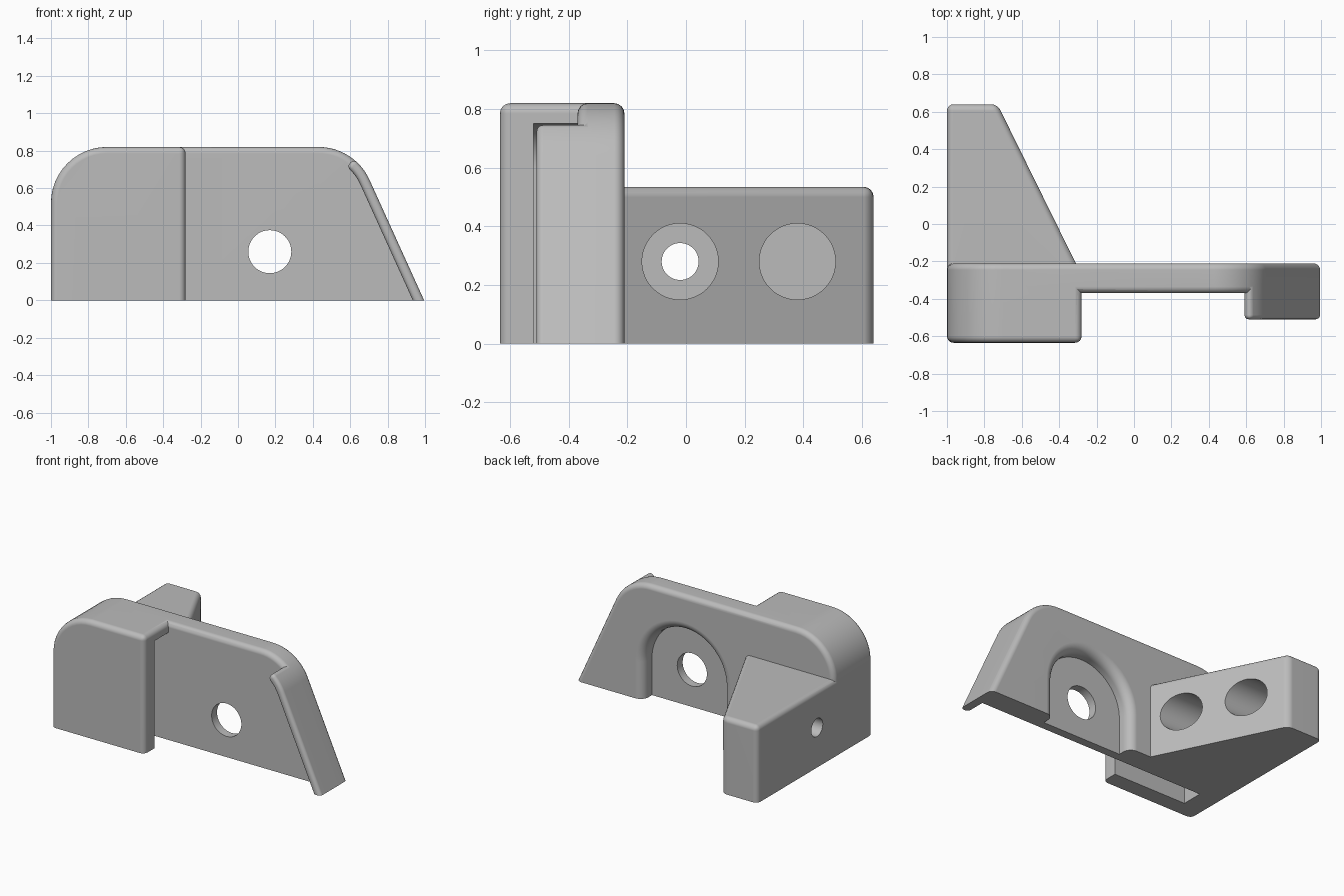
import bpy, bmesh, math
from mathutils import Vector, Matrix

cube = bpy.data.objects.get("Cube")
if cube:
    bpy.data.objects.remove(cube, do_unlink=True)

grey = bpy.data.materials.new("satin grey")
grey.use_nodes = True
COLOUR = (0.5, 0.5, 0.5, 1)
grey.diffuse_color = COLOUR
grey.node_tree.nodes["Principled BSDF"].inputs["Base Color"].default_value = COLOUR

TOP, FRONT, BACK, FLOOR = 0.82, -0.37, -0.21, -0.31
ROUND = 0.035


def make_object(name, bm):
    bmesh.ops.recalc_face_normals(bm, faces=bm.faces[:])
    mesh = bpy.data.meshes.new(name)
    bm.to_mesh(mesh)
    bm.free()
    mesh.materials.append(grey)
    obj = bpy.data.objects.new(name, mesh)
    bpy.context.scene.collection.objects.link(obj)
    return obj


def loft(bm, rings):
    """Skin closed rings of equal length and cap both ends."""
    rows = [[bm.verts.new(p) for p in ring] for ring in rings]
    for a, b in zip(rows, rows[1:]):
        for i in range(len(a)):
            j = (i + 1) % len(a)
            bm.faces.new((a[i], a[j], b[j], b[i]))
    bm.faces.new(rows[0])
    bm.faces.new(rows[-1])


def prism(name, profile, lo, hi, axis="y", rounding=0.0):
    """Extrude a profile and round its sharp edges, except those on the ground."""
    bm = bmesh.new()
    place = (lambda p, t: (p[0], t, p[1])) if axis == "y" else (lambda p, t: (p[0], p[1], t))
    loft(bm, [[place(p, t) for p in profile] for t in (lo, hi)])
    bmesh.ops.recalc_face_normals(bm, faces=bm.faces[:])
    if rounding:
        edges = [e for e in bm.edges if e.calc_face_angle() > math.radians(30)
                 and max(v.co.z for v in e.verts) > 0.001]
        bmesh.ops.bevel(bm, geom=edges, offset=rounding, segments=4, profile=0.5,
                        affect="EDGES", clamp_overlap=True)
    return make_object(name, bm)


def arc(cx, cz, r, start, end, steps=12):
    angles = [math.radians(start + (end - start) * i / steps) for i in range(steps + 1)]
    return [(cx + r * math.cos(a), cz + r * math.sin(a)) for a in angles]


def cylinder(name, centre, radius, length, axis):
    bm = bmesh.new()
    bmesh.ops.create_cone(bm, cap_ends=True, segments=48, radius1=radius,
                          radius2=radius, depth=length)
    bm.transform(Matrix.Translation(centre) @ Vector(axis).to_track_quat("Z", "Y").to_matrix().to_4x4())
    return make_object(name, bm)


def combine(target, tool, operation):
    mod = target.modifiers.new(operation.title(), "BOOLEAN")
    mod.operation, mod.object, mod.solver = operation, tool, "EXACT"
    bpy.context.view_layer.objects.active = target
    bpy.ops.object.modifier_apply(modifier=mod.name)
    bpy.data.objects.remove(tool, do_unlink=True)


# Shared outline of the sloping end: a shoulder arc tangent to the slope
R = 0.3
SLOPE = math.degrees(math.atan2(0.29, 0.64))
shoulder_x = 0.43
shoulder_z = TOP - R
shoulder = arc(shoulder_x, shoulder_z, R, 90, SLOPE)


def slope_foot(r):
    """Point on the ground reached by the slope tangent to the shoulder."""
    a = math.radians(SLOPE)
    return (shoulder_x + (r - -shoulder_z * math.sin(a)) / math.cos(a), 0)


# Main plate with arched recess behind and a through hole
plate = prism("plate", [(-0.6, 0), (-0.6, TOP)] + shoulder + [slope_foot(R)],
              FRONT, BACK, rounding=ROUND)
hole_x, hole_z, arch_r, rim = 0.17, 0.26, 0.31, 0.06


def arch_ring(y, r):
    pts = [(hole_x + r, -0.1)] + arc(hole_x, hole_z, r, 0, 180, 32) + [(hole_x - r, -0.1)]
    return [(x, y, z) for x, z in pts]


rings = [arch_ring(BACK + 0.1, arch_r + rim)]
for i in range(7):
    a = math.radians(15 * i)
    rings.append(arch_ring(BACK - rim * (1 - math.cos(a)), arch_r + rim * (1 - math.sin(a))))
rings.append(arch_ring(FLOOR, arch_r))
bm = bmesh.new()
loft(bm, rings)
combine(plate, make_object("arch_cutter", bm), "DIFFERENCE")
combine(plate, cylinder("hole_cutter", (hole_x, FRONT, hole_z), 0.115, 0.5, (0, 1, 0)), "DIFFERENCE")

# Hooked end block, open below and to one side
block = prism("end_block", [(-1, 0)] + arc(-1 + R, TOP - R, R, 180, 90) + [(-0.28, TOP), (-0.28, 0)],
              -0.635, BACK, rounding=ROUND)
slot = prism("slot_cutter", [(-0.85, -0.1)] + arc(-0.7, 0.6, 0.15, 180, 90) + [(0, 0.75), (0, -0.1)],
             -0.52, FRONT)
combine(block, slot, "DIFFERENCE")

# Raised lip following the sloping edge
lip_t, first = 0.055, 7
inner = arc(shoulder_x, shoulder_z, R - lip_t, 90, SLOPE)
lip = prism("lip", shoulder[first:] + [slope_foot(R), slope_foot(R - lip_t)] + inner[:first - 1:-1],
            -0.51, -0.3, rounding=0.025)

# Tapered mounting foot with two counterbored screw holes
foot = prism("mounting_foot", [(-1, -0.3), (-0.267, -0.3), (-0.73, 0.64), (-1, 0.64)],
             0, 0.535, axis="z", rounding=ROUND)

body = plate
body.name = "bracket_body"
for part in (block, lip, foot):
    combine(body, part, "UNION")
for y, r in ((-0.02, 0.063), (0.38, 0.043)):
    combine(body, cylinder("counterbore", (-0.5, y, 0.28), 0.13, 0.7, (1, 0, 0)), "DIFFERENCE")
    combine(body, cylinder("screw_hole", (-0.9, y, 0.28), r, 0.6, (1, 0, 0)), "DIFFERENCE")

# Smooth rounded edges while keeping flats crisp
bpy.ops.object.select_all(action="DESELECT")
body.select_set(True)
bpy.context.view_layer.objects.active = body
bpy.ops.object.shade_smooth_by_angle(angle=math.radians(30))
normals = body.modifiers.new("Weighted normals", "WEIGHTED_NORMAL")
normals.keep_sharp = True
